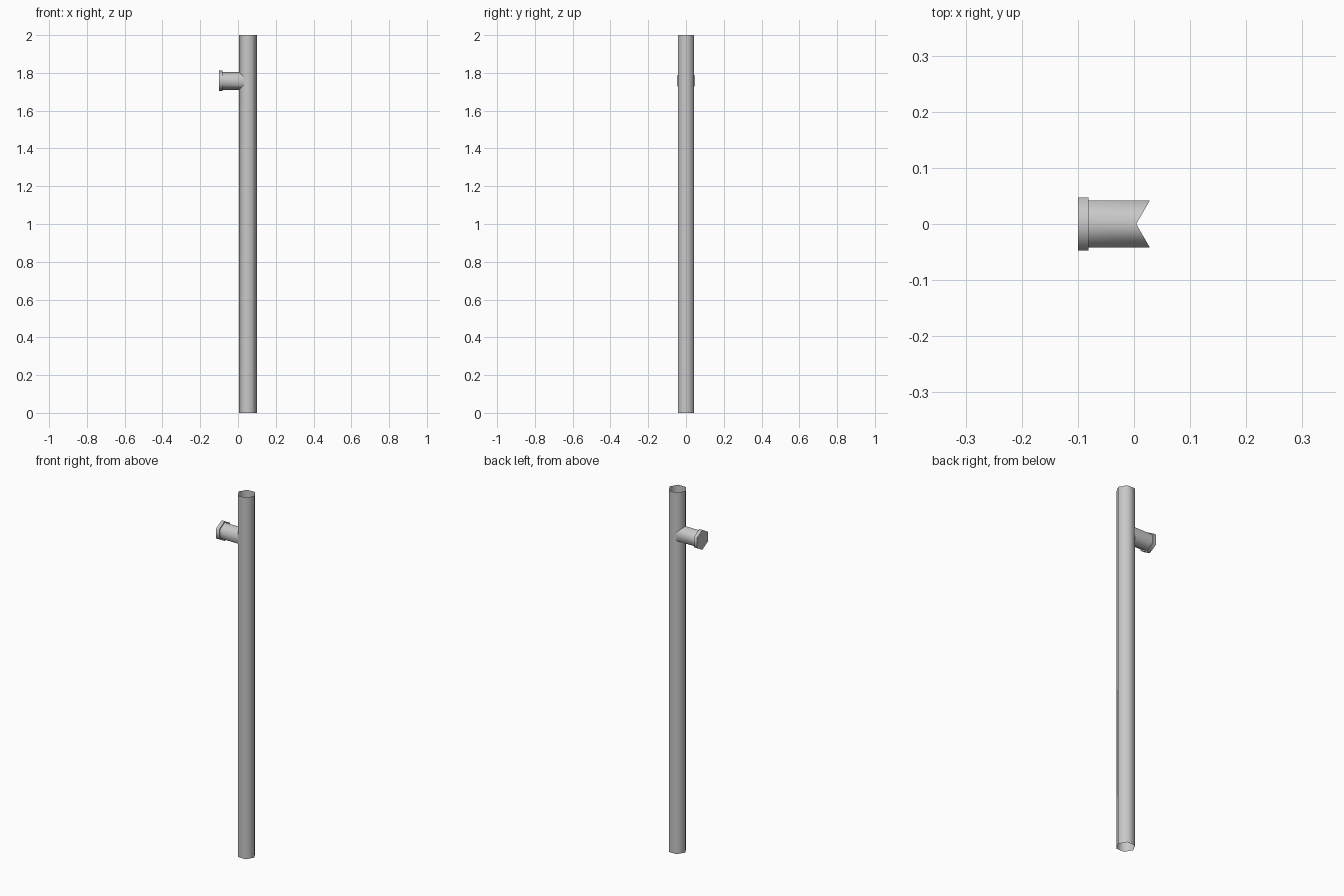
import bpy, bmesh, math
from mathutils import Vector

SIDES = 6
PIPE_R, PIPE_X = 0.048, 0.052
BRANCH_Z = 1.758

cube = bpy.data.objects.get("Cube")
if cube:
    bpy.data.objects.remove(cube, do_unlink=True)

grey = bpy.data.materials.new("plain grey")
grey.use_nodes = True
colour = (0.58, 0.58, 0.58, 1)
grey.diffuse_color = colour
grey.node_tree.nodes["Principled BSDF"].inputs["Base Color"].default_value = colour


def hex_ring(bm, place, radius):
    """Six vertices, placed from their two cross-section coordinates."""
    angles = [math.tau * i / SIDES for i in range(SIDES)]
    return [bm.verts.new(place(radius * math.cos(a), radius * math.sin(a))) for a in angles]


def tube(name, rings, cap_start=False):
    """Skin a list of (place, radius) rings into an open tube."""
    bm = bmesh.new()
    loops = [hex_ring(bm, place, r) for place, r in rings]
    for a, b in zip(loops, loops[1:]):
        for i in range(SIDES):
            j = (i + 1) % SIDES
            bm.faces.new((a[i], a[j], b[j], b[i]))
    if cap_start:
        bm.faces.new(loops[0][::-1])
    mesh = bpy.data.meshes.new(name)
    bm.to_mesh(mesh)
    bm.free()
    mesh.materials.append(grey)
    obj = bpy.data.objects.new(name, mesh)
    bpy.context.collection.objects.link(obj)
    bpy.ops.object.select_all(action="DESELECT")
    obj.select_set(True)
    bpy.context.view_layer.objects.active = obj
    bpy.ops.object.shade_smooth_by_angle(angle=math.radians(65))
    return obj


def level(z):
    return lambda u, v: Vector((PIPE_X + u, v, z))


def across(x):
    # Corners point up and down, winding faces outward along +x
    return lambda u, v: Vector((x, -v, BRANCH_Z + u))


def mitre(u, v):
    # Branch mouth follows the two pipe walls that meet at its right corner
    x = PIPE_X - PIPE_R + abs(v) * math.tan(math.radians(30))
    return Vector((x, -v, BRANCH_Z + u))


# Upright pipe, open at both ends
tube("main_pipe", [(level(0), PIPE_R), (level(2), PIPE_R)])

# Side branch with a closed flange at its outer end
tube("side_branch", [(across(-0.1), 0.055), (across(-0.081), 0.055),
                     (across(-0.081), PIPE_R), (mitre, PIPE_R)], cap_start=True)
